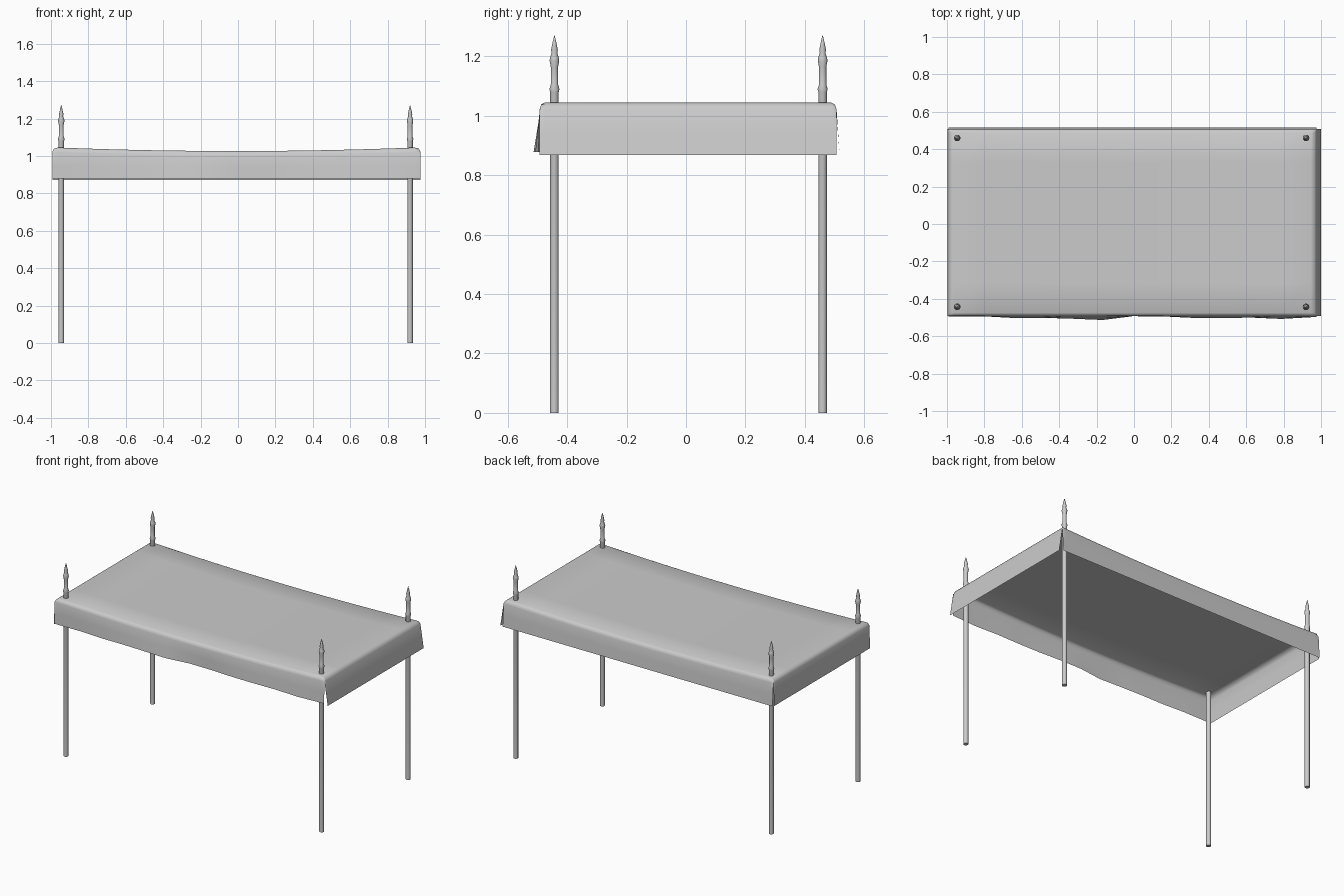
import bpy, bmesh, math

if "Cube" in bpy.data.objects:
    bpy.data.objects.remove(bpy.data.objects["Cube"])

X0, X1, Y0, Y1 = -0.993, 0.976, -0.493, 0.507


def finish(bm, name, angle=40):
    bmesh.ops.remove_doubles(bm, verts=bm.verts, dist=1e-5)
    me = bpy.data.meshes.new(name)
    bm.to_mesh(me)
    bm.free()
    ob = bpy.data.objects.new(name, me)
    bpy.context.collection.objects.link(ob)
    bpy.ops.object.select_all(action='DESELECT')
    ob.select_set(True)
    bpy.context.view_layer.objects.active = ob
    bpy.ops.object.shade_smooth_by_angle(angle=math.radians(angle))
    return ob


# Poles with spearhead finials
def pole(name, x, y, sides=10):
    prof = [(0.015, 0), (0.015, 1.08), (0.018, 1.09), (0.013, 1.105),
            (0.013, 1.165), (0.017, 1.185), (0.016, 1.195), (0.010, 1.212),
            (0.012, 1.222), (0.005, 1.255), (0.0, 1.273)]
    bm = bmesh.new()
    rings = [[bm.verts.new((x + r * math.cos(2 * math.pi * i / sides),
                            y + r * math.sin(2 * math.pi * i / sides), z))
              for i in range(sides)] for r, z in prof[:-1]]
    tip = bm.verts.new((x, y, prof[-1][1]))
    bm.faces.new(rings[0][::-1])
    for i in range(sides):
        j = (i + 1) % sides
        for a, b in zip(rings, rings[1:]):
            bm.faces.new((a[i], a[j], b[j], b[i]))
        bm.faces.new((rings[-1][i], rings[-1][j], tip))
    finish(bm, name)


for sx, x in (("left", -0.945), ("right", 0.92)):
    for sy, y in (("front", -0.443), ("back", 0.46)):
        pole(f"{sy}_{sx}_pole", x, y)


# Sagging cloth roof with rounded rim
def edge_list(a, b, n, w):
    inner = [a + w + (b - a - 2 * w) * i / n for i in range(n + 1)]
    return [a, a + 0.3 * w] + inner + [b - 0.3 * w, b]


def height(x, y):
    t = (x - (X0 + X1) / 2) / ((X1 - X0) / 2)
    drop = 0
    for d, w in ((min(x - X0, X1 - x), 0.03), (min(y - Y0, Y1 - y), 0.018)):
        s = 1 - min(d / w, 1)
        drop = max(drop, 0.025 * (1 - math.sqrt(max(0, 1 - s * s))))
    return 1.026 + 0.02 * t * t - drop


xs, ys = edge_list(X0, X1, 12, 0.03), edge_list(Y0, Y1, 6, 0.018)
bm = bmesh.new()
g = [[bm.verts.new((x, y, height(x, y))) for y in ys] for x in xs]
for i in range(len(xs) - 1):
    for j in range(len(ys) - 1):
        bm.faces.new((g[i][j], g[i + 1][j], g[i + 1][j + 1], g[i][j + 1]))

# Rippling hem of the front flap: (x, y) points
ripple = [(-1.0, -.495), (-.72, -.493), (-.6, -.508), (-.42, -.498), (-.2, -.518),
          (-.03, -.493), (.2, -.494), (.4, -.508), (.55, -.497), (.8, -.508), (1.0, -.495)]


def hem_y(x):
    for (xa, ya), (xb, yb) in zip(ripple, ripple[1:]):
        if xa <= x <= xb:
            return ya + (yb - ya) * (x - xa) / (xb - xa)


# Four hanging flaps, split at the corners
def flap(rim, hem):
    low = [bm.verts.new(hem(v.co)) for v in rim]
    mid = [bm.verts.new(a.co.lerp(b.co, 0.5)) for a, b in zip(rim, low)]
    for a, b in ((rim, mid), (mid, low)):
        for i in range(len(rim) - 1):
            bm.faces.new((a[i], b[i], b[i + 1], a[i + 1]))


flap([c[0] for c in g], lambda c: (c.x, hem_y(c.x), 0.878))
flap([c[-1] for c in g][::-1], lambda c: (c.x, Y1 + 0.01, 0.872))
flap(g[0][::-1], lambda c: (X0 - 0.005, c.y, 0.872))
flap(g[-1], lambda c: (1.0, c.y, 0.868))
finish(bm, "canopy_cloth", 60)
